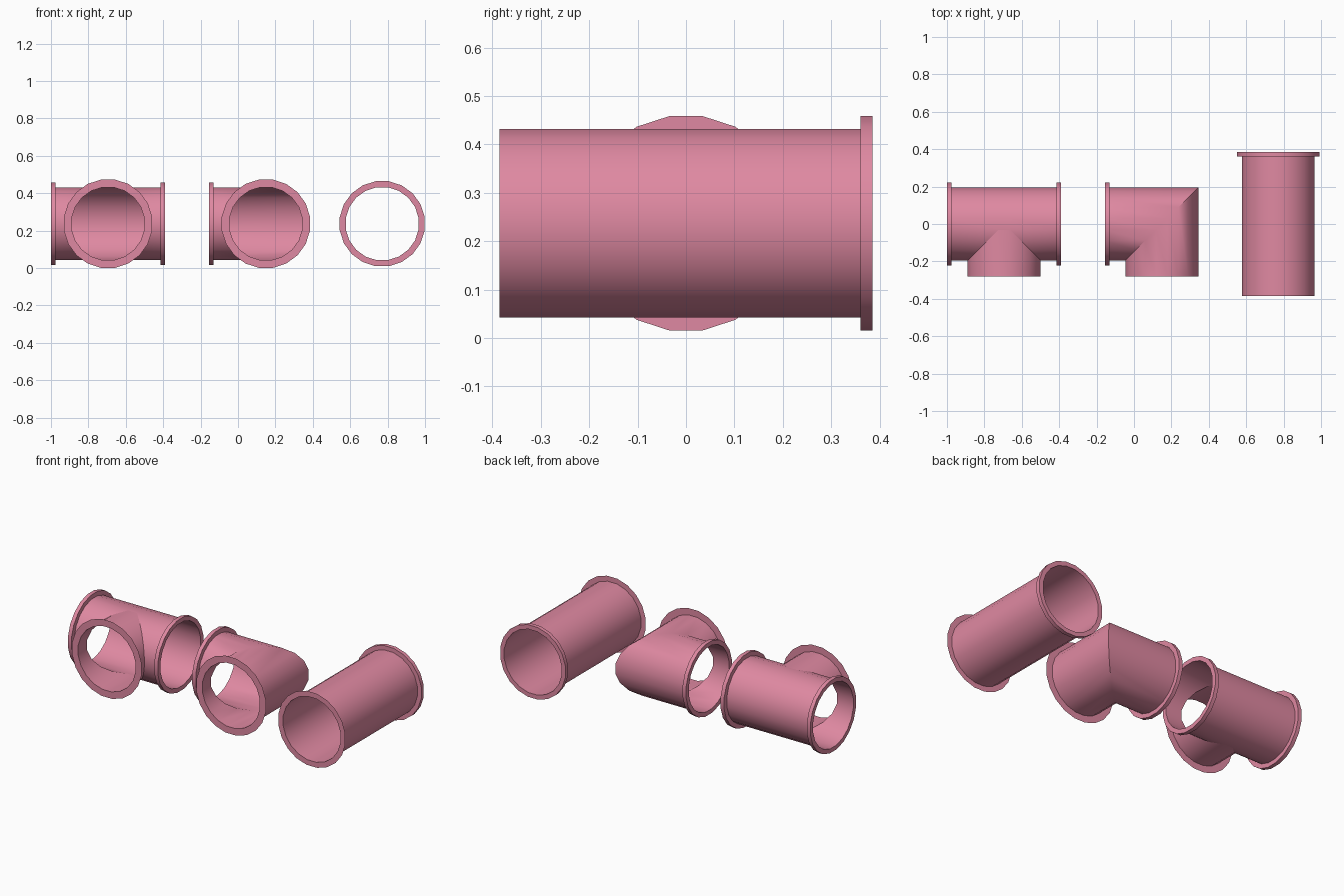
import bpy, bmesh
from math import sin, cos, pi, radians

cube = bpy.data.objects.get("Cube")
if cube:
    bpy.data.objects.remove(cube, do_unlink=True)

SIDES = 20
R = 0.197            # pipe radius
FLANGE_R = 0.224     # thick end flanges
THICK = 0.024        # flange thickness
Z = 0.237            # height of every pipe axis
H = R * sin(pi / SIDES)   # half width of one facet

pink = bpy.data.materials.new("Pink")
pink.use_nodes = True
colour = (0.74, 0.25, 0.36, 1)
pink.diffuse_color = colour
pink.node_tree.nodes["Principled BSDF"].inputs["Base Color"].default_value = colour


def circle(r):
    """Polygon with a flat top, as (sideways, height) pairs."""
    angles = [(k + 0.5) * 2 * pi / SIDES for k in range(SIDES)]
    return [(r * cos(a), r * sin(a)) for a in angles]


def point(axis, along, side, up):
    return (along, side, up) if axis == "x" else (side, along, up)


def strip(bm, axis, start, end, r_start=R, r_end=R, keep=lambda s: True):
    """Band of faces along an axis; start and end depend on the sideways offset."""
    a, b = circle(r_start), circle(r_end)
    va = [bm.verts.new(point(axis, start(s), s, u)) for s, u in a]
    vb = [bm.verts.new(point(axis, end(s), s, u)) for s, u in b]
    for k in range(SIDES):
        n = (k + 1) % SIDES
        if keep(a[k][0]) and keep(a[n][0]):
            bm.faces.new((va[k], va[n], vb[n], vb[k]))


def finish(bm, name, x):
    bmesh.ops.remove_doubles(bm, verts=bm.verts, dist=0.0001)
    loose = [v for v in bm.verts if not v.link_faces]
    bmesh.ops.delete(bm, geom=loose, context="VERTS")
    bmesh.ops.recalc_face_normals(bm, faces=bm.faces)
    # open pipes: turn the shell outward
    score = sum(f.normal.dot(f.calc_center_median()) for f in bm.faces)
    if score < 0:
        bmesh.ops.reverse_faces(bm, faces=bm.faces)
    mesh = bpy.data.meshes.new(name)
    bm.to_mesh(mesh)
    bm.free()
    mesh.materials.append(pink)
    obj = bpy.data.objects.new(name, mesh)
    obj.location = (x, 0, Z)
    bpy.context.collection.objects.link(obj)
    bpy.ops.object.select_all(action="DESELECT")
    obj.select_set(True)
    bpy.context.view_layer.objects.active = obj
    bpy.ops.object.shade_smooth_by_angle(angle=radians(30))


def at(value):
    return lambda s: value


def flange(name, x, axis, near, far):
    """Closed collar around a pipe."""
    bm = bmesh.new()
    strip(bm, axis, at(near), at(near), R, FLANGE_R)
    strip(bm, axis, at(near), at(far), FLANGE_R, FLANGE_R)
    strip(bm, axis, at(far), at(far), FLANGE_R, R)
    strip(bm, axis, at(far), at(near), R, R)
    finish(bm, name, x)


def flat_ring(name, x, y, r):
    """Paper-thin ring on a front opening."""
    bm = bmesh.new()
    strip(bm, "y", at(y), at(y), R, r)
    finish(bm, name, x)


# Tee: run with a mitred opening, and a branch to the front
tee_x, half, front = -0.695, 0.305, -0.28
notch = lambda s: max(H, -s)
bm = bmesh.new()
strip(bm, "x", at(-half), lambda s: -notch(s))
strip(bm, "x", notch, at(half))
strip(bm, "x", lambda s: -notch(s), notch, keep=lambda s: s > -H - 0.001)
finish(bm, "tee_run", tee_x)
bm = bmesh.new()
strip(bm, "y", at(front), lambda s: -abs(s))
finish(bm, "tee_branch", tee_x)
flange("tee_left_flange", tee_x, "x", half - THICK, half)
flange("tee_right_flange", tee_x, "x", -half, THICK - half)
flat_ring("tee_front_ring", tee_x, front, 0.239)

# Elbow: two legs meeting on a diagonal mitre
elbow_x = 0.149
bm = bmesh.new()
strip(bm, "x", at(-half), lambda s: s)
strip(bm, "y", at(front), lambda s: s)
finish(bm, "elbow_pipe", elbow_x)
flange("elbow_right_flange", elbow_x, "x", -half, THICK - half)
flat_ring("elbow_front_ring", elbow_x, front, 0.239)

# Straight pipe
pipe_x, end = 0.771, 0.385
bm = bmesh.new()
strip(bm, "y", at(-end), at(end))
finish(bm, "straight_pipe", pipe_x)
flange("straight_back_flange", pipe_x, "y", end - THICK, end)
flat_ring("straight_front_ring", pipe_x, -end, 0.23)
